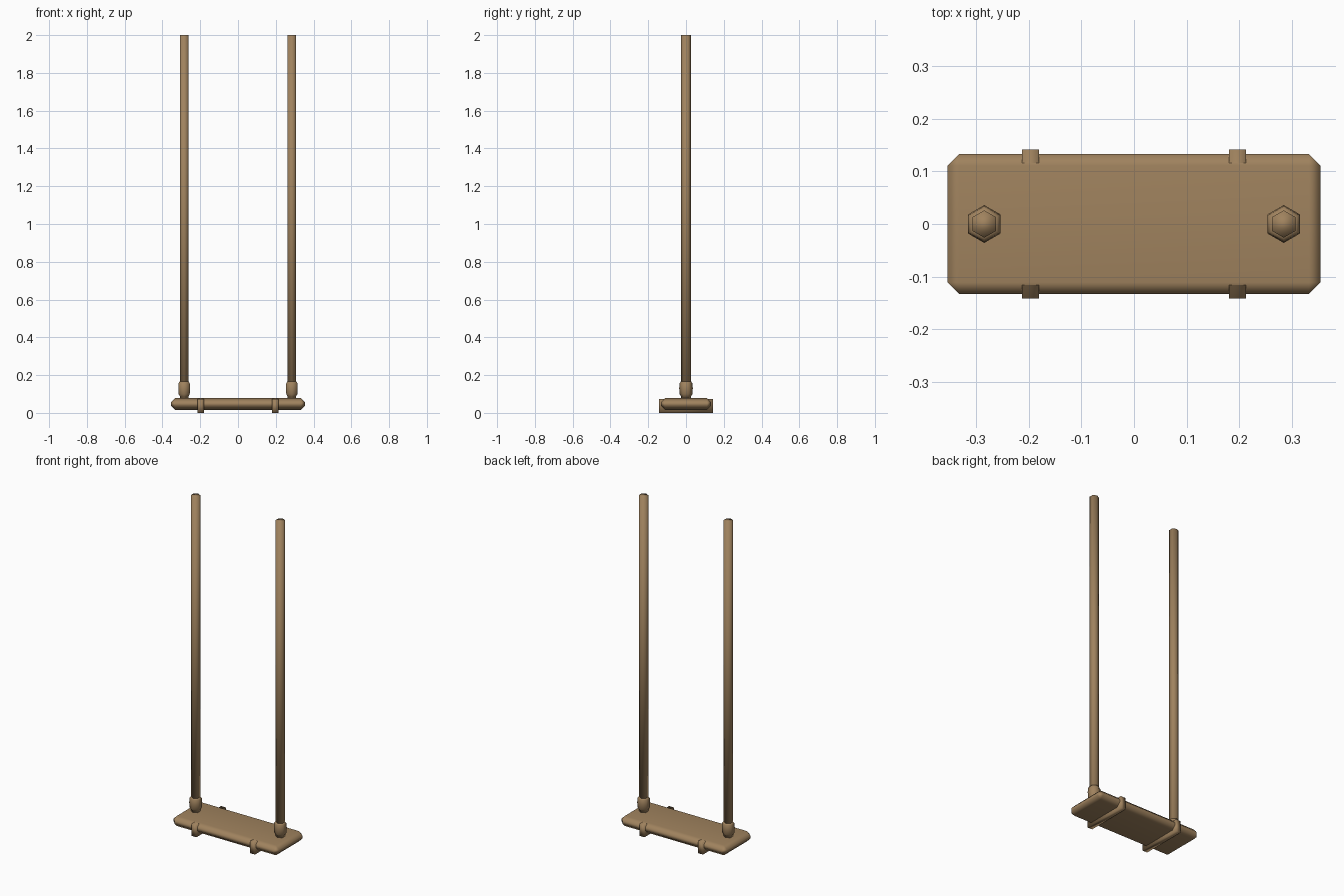
import bpy, bmesh, math

if "Cube" in bpy.data.objects:
    bpy.data.objects.remove(bpy.data.objects["Cube"])

wood = bpy.data.materials.new("tan_wood")
wood.diffuse_color = (0.35, 0.225, 0.112, 1)
wood.use_nodes = True
wood.node_tree.nodes["Principled BSDF"].inputs["Base Color"].default_value = wood.diffuse_color


def finish(name, bm):
    bmesh.ops.recalc_face_normals(bm, faces=bm.faces)
    mesh = bpy.data.meshes.new(name)
    bm.to_mesh(mesh)
    bm.free()
    mesh.materials.append(wood)
    for p in mesh.polygons:
        p.use_smooth = True
    ob = bpy.data.objects.new(name, mesh)
    bpy.context.collection.objects.link(ob)
    return ob


def box(name, x, y, z0, z1, hx, hy):
    bm = bmesh.new()
    bmesh.ops.create_cube(bm, size=2)
    for v in bm.verts:
        v.co = (x + v.co.x * hx, y + v.co.y * hy, z1 if v.co.z > 0 else z0)
    return finish(name, bm)


def hex_lathe(name, x, profile):
    """Stack hexagonal rings of (radius, height), points facing front and back."""
    bm = bmesh.new()
    rings = []
    for r, z in profile:
        angles = [math.radians(30 + 60 * i) for i in range(6)]
        rings.append([bm.verts.new((x + r * math.cos(a), r * math.sin(a), z))
                      for a in angles])
    for a, b in zip(rings, rings[1:]):
        for i in range(6):
            j = (i + 1) % 6
            bm.faces.new((a[i], a[j], b[j], b[i]))
    bm.faces.new(rings[0])
    bm.faces.new(rings[-1])
    return finish(name, bm)


# Plank seat with chamfered edges
seat = box("seat", 0, 0, 0.016, 0.078, 0.355, 0.133)
bevel = seat.modifiers.new("chamfer", 'BEVEL')
bevel.width = 0.022
bevel.segments = 1
seat.modifiers.new("soft_edges", 'WEIGHTED_NORMAL')

for side, s in (("left", -1), ("right", 1)):
    # Strap wrapped under the seat
    box(side + "_strap", s * 0.197, 0, 0.0, 0.073, 0.0165, 0.142)
    # Rope and the knot holding it to the seat
    hex_lathe(side + "_rope", s * 0.285, [(0.026, 0.07), (0.026, 2.0)])
    hex_lathe(side + "_knot", s * 0.285,
              [(0.018, 0.074), (0.034, 0.1), (0.036, 0.13), (0.034, 0.157), (0.028, 0.165)])
